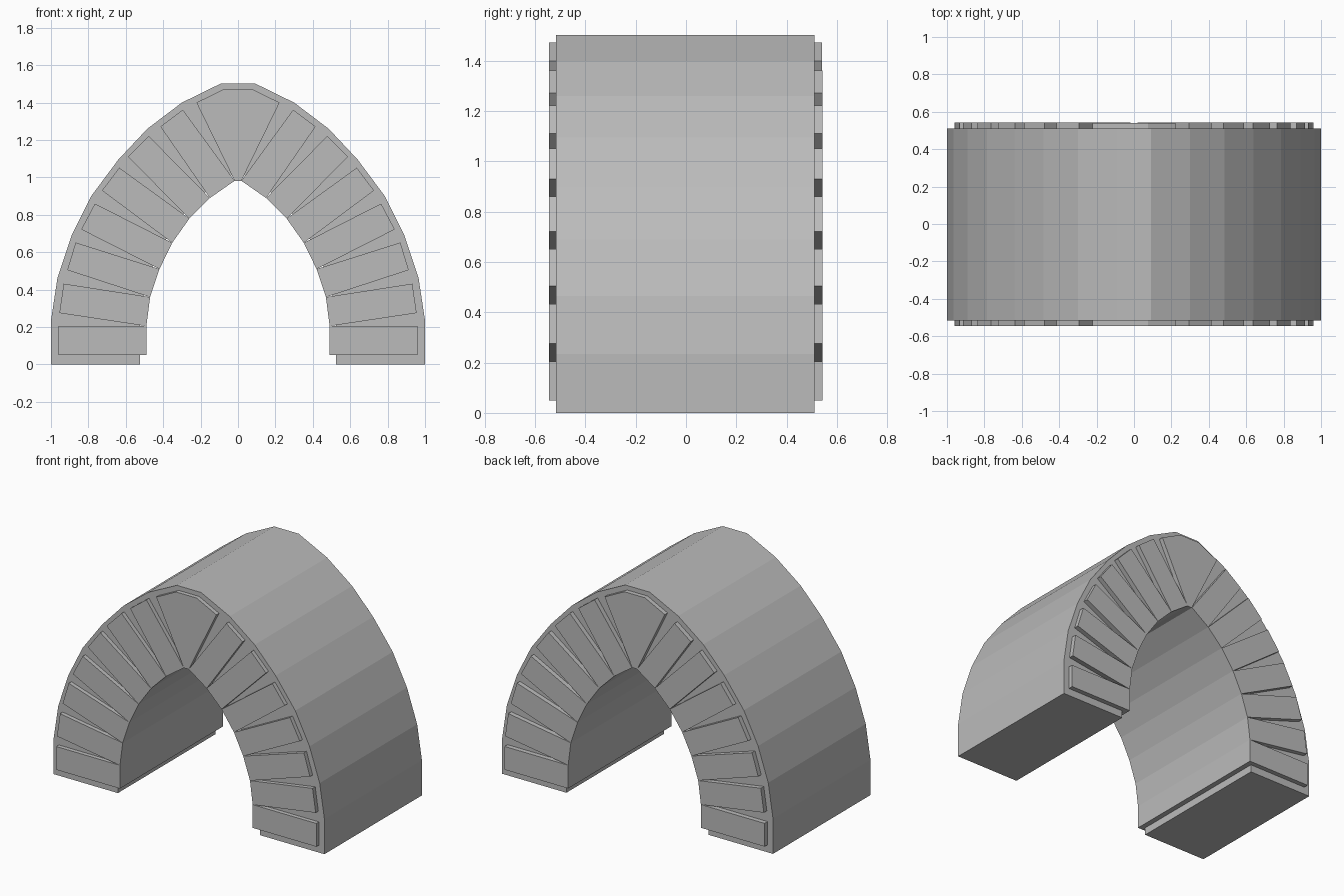
import bpy
import bmesh

cube = bpy.data.objects.get("Cube")
if cube:
    bpy.data.objects.remove(cube, do_unlink=True)

stone = bpy.data.materials.new("grey stone")
stone.use_nodes = True
GREY = (0.5, 0.5, 0.5, 1)
stone.diffuse_color = GREY
stone.node_tree.nodes["Principled BSDF"].inputs["Base Color"].default_value = GREY


def extrude_profile(name, profile, front, back):
    """Closed solid from an x-z outline, running from front to back in y."""
    bm = bmesh.new()
    face = bm.faces.new([bm.verts.new((x, front, z)) for x, z in profile])
    new = bmesh.ops.extrude_face_region(bm, geom=[face])["geom"]
    moved = [v for v in new if isinstance(v, bmesh.types.BMVert)]
    bmesh.ops.translate(bm, vec=(0, back - front, 0), verts=moved)
    bmesh.ops.recalc_face_normals(bm, faces=bm.faces)
    mesh = bpy.data.meshes.new(name)
    bm.to_mesh(mesh)
    bm.free()
    mesh.materials.append(stone)
    obj = bpy.data.objects.new(name, mesh)
    bpy.context.collection.objects.link(obj)
    return obj


def flip(points):
    return [(-x, z) for x, z in reversed(points)]


# Vault body: outer curve and a hidden inner curve, both mirrored
outer = [(1, 0), (1, .235), (.965, .465), (.89, .69), (.785, .9),
         (.64, 1.095), (.485, 1.26), (.3, 1.4), (.09, 1.503)]
inner = [(.525, 0), (.525, .2), (.505, .365), (.455, .525), (.385, .67),
         (.29, .805), (.175, .92), (.03, 1.015)]
extrude_profile("vault_body", outer + flip(outer) + [(-x, z) for x, z in inner] + inner[::-1],
                -.517, .511)

# Wedge stones: neighbours touch along the inner curve and spread outwards
soffit = [(.49, .05), (.49, .205), (.47, .36), (.42, .51), (.352, .65),
          (.26, .78), (.15, .89), (.018, .982)]
ends = [((.96, .05), (.96, .205)), ((.955, .275), (.932, .432)),
        ((.913, .505), (.868, .652)), ((.838, .722), (.765, .86)),
        ((.727, .93), (.635, 1.052)), ((.588, 1.11), (.478, 1.222)),
        ((.415, 1.272), (.295, 1.362))]
for i, (low, high) in enumerate(ends):
    wedge = [soffit[i], low, high, soffit[i + 1]]
    extrude_profile(f"left_wedge_stone_{i + 1}", wedge, -.545, .543)
    extrude_profile(f"right_wedge_stone_{i + 1}", flip(wedge), -.545, .543)

# Keystone at the crown
half = [soffit[-1], (.222, 1.4), (.075, 1.473)]
extrude_profile("keystone", half + flip(half), -.545, .541)
